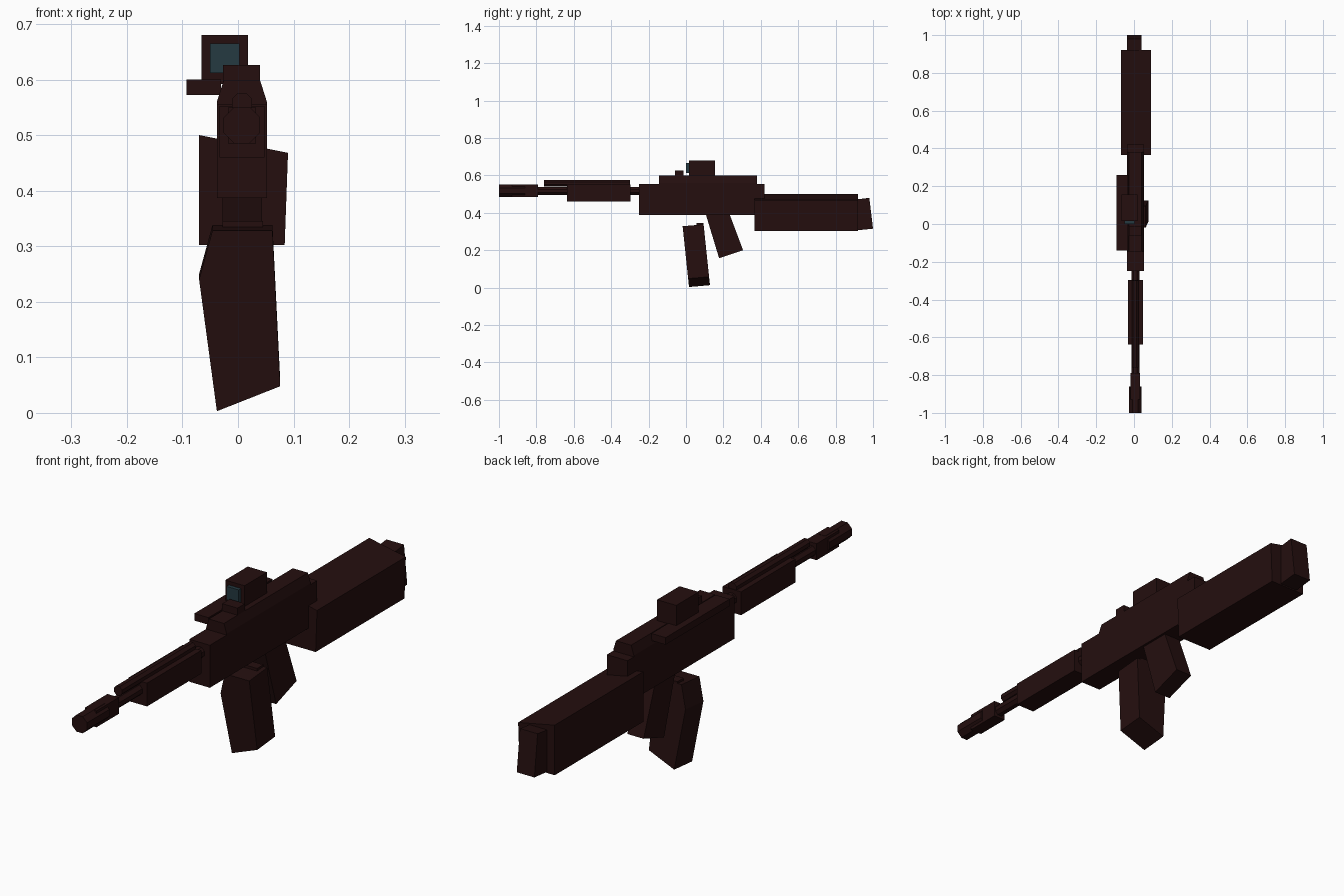
import bpy, bmesh, math
from mathutils import Vector

if "Cube" in bpy.data.objects:
    bpy.data.objects.remove(bpy.data.objects["Cube"])


def material(name, rgb):
    m = bpy.data.materials.new(name)
    m.diffuse_color = (*rgb, 1)
    m.use_nodes = True
    m.node_tree.nodes["Principled BSDF"].inputs["Base Color"].default_value = m.diffuse_color
    return m


BROWN = material("dark brown", (0.018, 0.0045, 0.0045))
GLASS = material("teal glass", (0.018, 0.041, 0.052))


def loft(name, a, b, mat=BROWN):
    """Solid between two matching outlines of 3D points."""
    bm = bmesh.new()
    va = [bm.verts.new(p) for p in a]
    vb = [bm.verts.new(p) for p in b]
    n = len(va)
    bm.faces.new(va)
    bm.faces.new(vb[::-1])
    for i in range(n):
        j = (i + 1) % n
        bm.faces.new((va[j], va[i], vb[i], vb[j]))
    bmesh.ops.recalc_face_normals(bm, faces=bm.faces)
    me = bpy.data.meshes.new(name)
    bm.to_mesh(me)
    bm.free()
    me.materials.append(mat)
    ob = bpy.data.objects.new(name, me)
    bpy.context.collection.objects.link(ob)
    return ob


def along_y(name, xz, y0, y1, mat=BROWN):
    """Front outline (x, z) extruded along the length."""
    return loft(name, [(x, y0, z) for x, z in xz], [(x, y1, z) for x, z in xz], mat)


def along_x(name, yz, x0, x1):
    """Side outline (y, z) extruded across the width."""
    return loft(name, [(x0, y, z) for y, z in yz], [(x1, y, z) for y, z in yz])


def box(name, x, y, z, mat=BROWN):
    return along_y(name, [(x[0], z[0]), (x[1], z[0]), (x[1], z[1]), (x[0], z[1])], *y, mat)


def tube(name, x, z, r, y0, y1, sides=8):
    ring = [(math.pi / sides) * (2 * i + 1) for i in range(sides)]
    k = r / math.cos(math.pi / sides)
    return along_y(name, [(x + k * math.cos(t), z + k * math.sin(t)) for t in ring], y0, y1)


CX = 0.007  # barrel axis

# Barrel group
tube("muzzle", CX, 0.518, 0.033, -1.0, -0.86)
box("muzzle_block", (-0.018, 0.032), (-0.93, -0.79), (0.485, 0.55))
tube("barrel", CX, 0.516, 0.021, -0.82, -0.24)
tube("gas_tube", CX, 0.558, 0.018, -0.76, -0.3)
box("handguard", (-0.033, 0.048), (-0.637, -0.297), (0.46, 0.552))

# Receiver with chamfered top cover
box("receiver", (-0.038, 0.052), (-0.25, 0.42), (0.387, 0.555))
along_y("top_cover", [(-0.038, 0.55), (0.052, 0.55), (0.052, 0.56), (0.04, 0.598),
                      (-0.026, 0.598), (-0.038, 0.56)], -0.145, 0.38)

# Sights
box("rear_sight", (-0.027, 0.04), (-0.06, -0.013), (0.585, 0.626))
box("scope_rail", (-0.093, -0.031), (-0.14, 0.26), (0.572, 0.6))
box("scope_body", (-0.066, 0.018), (0.015, 0.155), (0.592, 0.68))
box("scope_lens", (-0.05, 0.003), (0.0, 0.018), (0.612, 0.665), GLASS)

# Stock with slanted top and angled butt pad
along_y("stock", [(-0.07, 0.302), (0.084, 0.302), (0.09, 0.468), (-0.07, 0.5)], 0.365, 0.92)
along_x("butt_pad", [(0.90, 0.305), (1.0, 0.315), (0.98, 0.48), (0.90, 0.47)], -0.037, 0.04)

# Slanted pistol grip
along_x("grip", [(0.105, 0.395), (0.232, 0.395), (0.305, 0.2), (0.177, 0.157)], -0.028, 0.043)

# Magazine: front outline leaning backwards toward the bottom
mag = [(-0.038, 0.003), (0.076, 0.048), (0.062, 0.328), (-0.046, 0.328), (-0.07, 0.24)]
lean = lambda z: -0.018 + (0.328 - z) * 0.105
loft("magazine", [(x, lean(z), z) for x, z in mag],
     [(x, lean(z) + 0.112, z + 0.01) for x, z in mag])
box("magazine_lip", (-0.028, 0.045), (0.055, 0.094), (0.32, 0.345))
